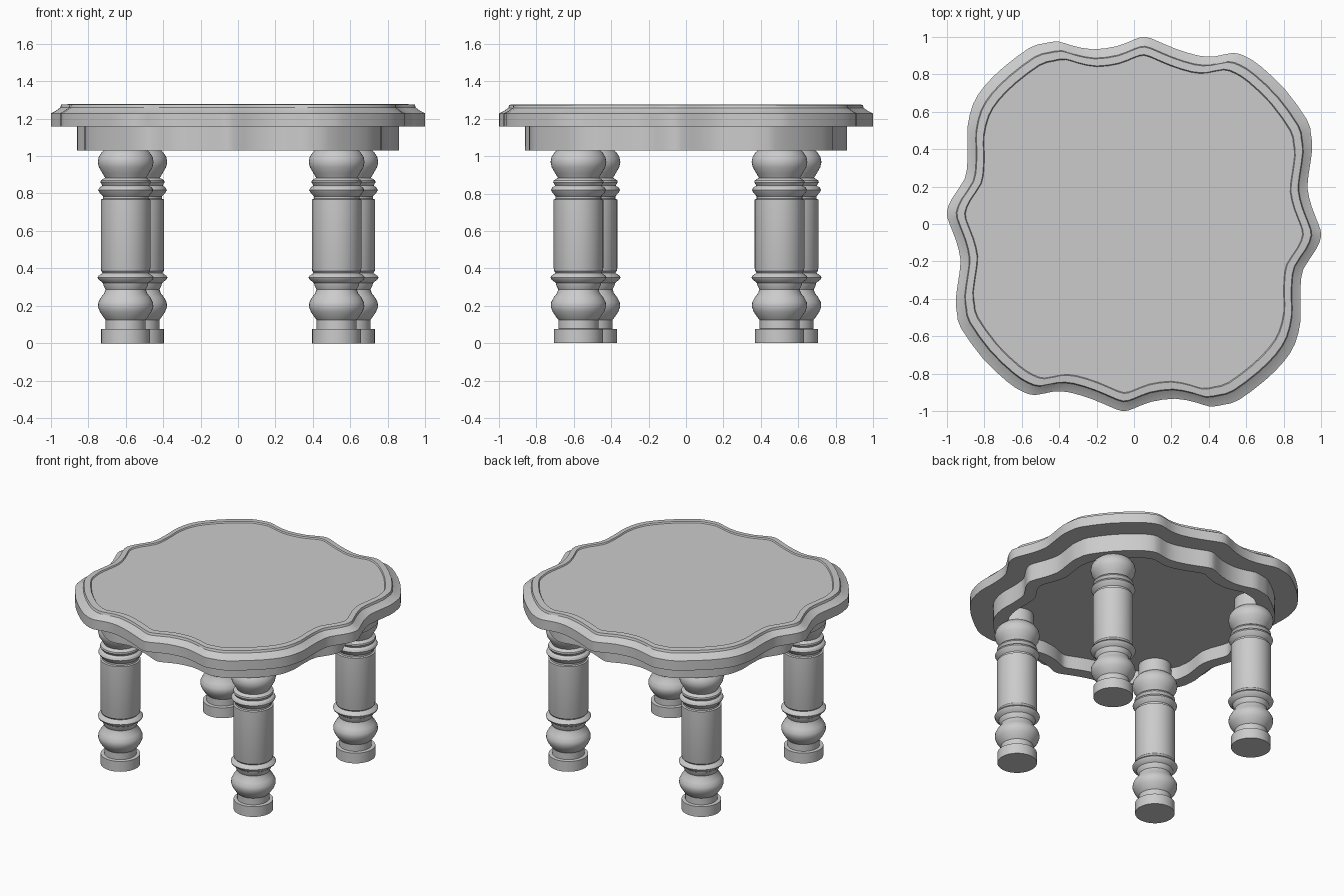
import bpy, bmesh, math
from mathutils import Vector

# Half of the scalloped outline, clockwise from the back cusp (other half is a 180 degree turn)
HALF = [(0.06, 1.0), (0.13, 0.975), (0.22, 0.937), (0.34, 0.90), (0.43, 0.895), (0.53, 0.914),
        (0.60, 0.893), (0.68, 0.84), (0.81, 0.715), (0.925, 0.555), (0.945, 0.48), (0.952, 0.40),
        (0.935, 0.28), (0.927, 0.19), (0.95, 0.09), (0.985, 0.0), (1.0, -0.064), (0.97, -0.14),
        (0.905, -0.24), (0.89, -0.33), (0.888, -0.42), (0.889, -0.52), (0.86, -0.64),
        (0.80, -0.735), (0.70, -0.835), (0.56, -0.94), (0.48, -0.965), (0.405, -0.975),
        (0.33, -0.953), (0.22, -0.933), (0.09, -0.95), (0.0, -0.985)]
CONTROL = [Vector(p) for p in HALF] + [-Vector(p) for p in HALF]


def smooth_loop(pts, steps=2):
    """Catmull-Rom curve through a closed list of points."""
    out, n = [], len(pts)
    for i in range(n):
        a, b, c, d = (pts[(i + k) % n] for k in (-1, 0, 1, 2))
        for s in range(steps):
            t = s / steps
            out.append(0.5 * (2 * b + (c - a) * t + (2 * a - 5 * b + 4 * c - d) * t * t
                              + (3 * b - a - 3 * c + d) * t ** 3))
    return out


OUTLINE = smooth_loop(CONTROL)


def loft(name, outline, profile, location=(0, 0, 0), angle=30):
    """Stack scaled copies of an outline and cap it; profile is a list of (scale, z)."""
    bm = bmesh.new()
    rings = [[bm.verts.new((p.x * s, p.y * s, z)) for p in outline] for s, z in profile]
    n = len(outline)
    for lo, hi in zip(rings, rings[1:]):
        for i in range(n):
            j = (i + 1) % n
            bm.faces.new((lo[i], lo[j], hi[j], hi[i]))
    bm.faces.new(rings[0])
    bm.faces.new(rings[-1])
    bmesh.ops.recalc_face_normals(bm, faces=bm.faces)
    me = bpy.data.meshes.new(name)
    bm.to_mesh(me)
    bm.free()
    ob = bpy.data.objects.new(name, me)
    bpy.context.collection.objects.link(ob)
    ob.location = location
    bpy.ops.object.select_all(action='DESELECT')
    ob.select_set(True)
    bpy.context.view_layer.objects.active = ob
    bpy.ops.object.shade_smooth_by_angle(angle=math.radians(angle))
    return ob


# Table top: moulded edge, raised rim and slightly sunken field
loft("table_top", OUTLINE, [(1.0, 1.157), (1.0, 1.228), (0.975, 1.24), (0.95, 1.258),
                            (0.945, 1.274), (0.905, 1.277), (0.90, 1.268)], angle=28)

# Apron with a shallow recess underneath
loft("apron", OUTLINE, [(0.86, 1.158), (0.86, 1.03), (0.77, 1.03), (0.77, 1.125)])

# Turned legs: (radius, z) profile
LEG = [(0.131, 0), (0.131, 0.075), (0.107, 0.077), (0.107, 0.125), (0.118, 0.138),
       (0.138, 0.168), (0.148, 0.195), (0.146, 0.218), (0.132, 0.245), (0.114, 0.268),
       (0.108, 0.288), (0.118, 0.308), (0.121, 0.322), (0.146, 0.342), (0.150, 0.352),
       (0.143, 0.362), (0.122, 0.375), (0.131, 0.387), (0.131, 0.395),
       (0.133, 0.402), (0.133, 0.768), (0.122, 0.772), (0.122, 0.785), (0.140, 0.805),
       (0.147, 0.818), (0.140, 0.832), (0.124, 0.842), (0.135, 0.86), (0.132, 0.87),
       (0.110, 0.884), (0.124, 0.908), (0.143, 0.94), (0.149, 0.968), (0.144, 0.995),
       (0.128, 1.02), (0.110, 1.036), (0.108, 1.128)]
CIRCLE = [Vector((math.cos(a * math.tau / 40), math.sin(a * math.tau / 40))) for a in range(40)]
for x, y, side in ((0.60, 0.50, ("back_right", "front_left")),
                   (0.527, -0.575, ("front_right", "back_left"))):
    for sign, label in zip((1, -1), side):
        loft(label + "_leg", CIRCLE, LEG, location=(x * sign, y * sign, 0))
